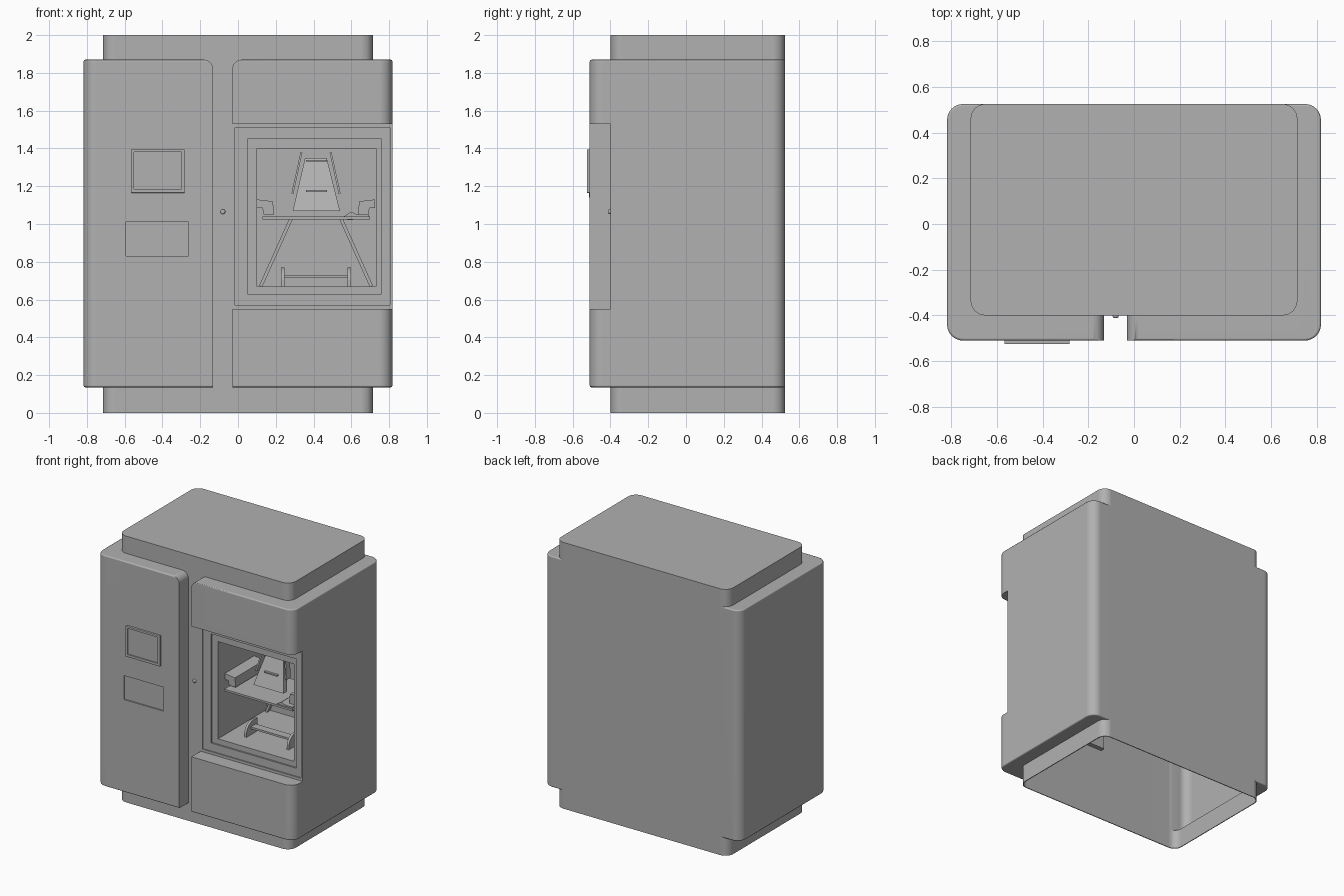
import bpy, bmesh, math
from mathutils import Vector

if "Cube" in bpy.data.objects:
    bpy.data.objects.remove(bpy.data.objects["Cube"])

grey = bpy.data.materials.new("dark_grey")
grey.diffuse_color = (0.44, 0.44, 0.44, 1)
grey.use_nodes = True
grey.node_tree.nodes["Principled BSDF"].inputs["Base Color"].default_value = grey.diffuse_color


def extrude(name, pts, a, b, axis='z', bevel=0.0):
    """Closed prism: 2D profile swept from a to b along an axis."""
    place = {'z': lambda p, t: (p[0], p[1], t),
             'y': lambda p, t: (p[0], t, p[1]),
             'x': lambda p, t: (t, p[0], p[1])}[axis]
    bm = bmesh.new()
    lo = [bm.verts.new(place(p, a)) for p in pts]
    hi = [bm.verts.new(place(p, b)) for p in pts]
    n = len(pts)
    caps = [bm.faces.new(lo), bm.faces.new(hi)]
    for i in range(n):
        j = (i + 1) % n
        bm.faces.new((lo[i], lo[j], hi[j], hi[i]))
    bmesh.ops.recalc_face_normals(bm, faces=bm.faces[:])
    if bevel:
        edges = list({e for f in caps for e in f.edges})
        bmesh.ops.bevel(bm, geom=edges, offset=bevel, segments=2,
                        profile=0.5, affect='EDGES')
    me = bpy.data.meshes.new(name)
    bm.to_mesh(me)
    bm.free()
    me.materials.append(grey)
    ob = bpy.data.objects.new(name, me)
    bpy.context.collection.objects.link(ob)
    return ob


def box(name, x0, x1, y0, y1, z0, z1, bevel=0.0):
    return extrude(name, [(x0, y0), (x1, y0), (x1, y1), (x0, y1)], z0, z1, 'z', bevel)


def arc(cx, cy, r, a0, a1, n=8):
    return [(cx + r * math.cos(math.radians(a0 + (a1 - a0) * i / n)),
             cy + r * math.sin(math.radians(a0 + (a1 - a0) * i / n))) for i in range(n + 1)]


def round_rect(x0, x1, y0, y1, r):
    return (arc(x0 + r, y0 + r, r, 180, 270) + arc(x1 - r, y0 + r, r, 270, 360)
            + arc(x1 - r, y1 - r, r, 0, 90) + arc(x0 + r, y1 - r, r, 90, 180))


def cut(ob, *cutters):
    """Subtract cutters, bake the result and delete the cutters."""
    for c in cutters:
        m = ob.modifiers.new("cut", 'BOOLEAN')
        m.operation, m.solver, m.object = 'DIFFERENCE', 'EXACT', c
        bpy.context.view_layer.update()
        dg = bpy.context.evaluated_depsgraph_get()
        me = bpy.data.meshes.new_from_object(ob.evaluated_get(dg))
        ob.modifiers.clear()
        ob.data = me
        bpy.data.objects.remove(c)
    return ob


def smooth(ob):
    bpy.ops.object.select_all(action='DESELECT')
    ob.select_set(True)
    bpy.context.view_layer.objects.active = ob
    bpy.ops.object.shade_smooth_by_angle(angle=math.radians(50))
    m = ob.modifiers.new("flat_normals", 'WEIGHTED_NORMAL')
    m.keep_sharp = True


def bar(name, p, q, w, d):
    """Slanted flat bar in the xz plane between 3D points p and q."""
    p, q = Vector(p), Vector(q)
    side = (q - p).cross(Vector((0, 1, 0))).normalized() * w / 2
    back = Vector((0, d, 0))
    ob = box(name, 0, 1, 0, 1, 0, 1)
    for v in ob.data.vertices:
        c = v.co.copy()
        v.co = p.lerp(q, c.z) + side * (1 - 2 * c.x) + back * c.y


def keep_chamber(cavity):
    """Leave solid walls around the display chamber and its window."""
    return cut(cavity, box("keep", 0.09, 0.74, -0.6, 0.21, 0.66, 1.41),
               box("keep_front", -0.03, 0.83, -0.6, -0.36, 0.55, 1.53))


def side_cavity():
    return keep_chamber(extrude("side_cavity", round_rect(-0.807, 0.808, -0.39, 0.515, 0.06),
                                0.145, 1.86))


def window_cuts():
    """Stepped window recess and the chamber behind it."""
    return (box("window_pocket", -0.015, 0.805, -0.6, -0.392, 0.57, 1.51),
            box("window_step", 0.05, 0.76, -0.6, -0.38, 0.63, 1.45),
            box("chamber", 0.10, 0.73, -0.6, 0.20, 0.67, 1.40))


# Core: rounded cabinet, hollow and open underneath, with a display chamber
core_pts = round_rect(-0.715, 0.715, -0.40, 0.525, 0.065)
core = extrude("core_cabinet", core_pts, 0, 2)
hollow = keep_chamber(extrude("hollow", round_rect(-0.709, 0.709, -0.394, 0.519, 0.06),
                              -0.1, 1.99))
cut(core, hollow, side_cavity(), *window_cuts())
smooth(core)

# Outer shell wrapped around the core, split into door and window side
shell = extrude("outer_shell", round_rect(-0.818, 0.818, -0.51, 0.525, 0.07),
                0.135, 1.87, 'z', 0.01)
gap = ([(-0.132, 0.0), (-0.03, 0.0)] + arc(0.02, 1.82, 0.05, 180, 90)
       + [(0.02, 2.0), (-0.182, 2.0)] + arc(-0.182, 1.82, 0.05, 90, 0))
cut(shell, extrude("core_copy", core_pts, -0.1, 2.1),
    extrude("gap", gap, -0.7, -0.40, 'y'),
    box("window_notch", -0.08, 0.95, -0.7, -0.40, 0.55, 1.53),
    box("tray_recess", -0.592, -0.263, -0.7, -0.50, 0.83, 1.01),
    side_cavity(), *window_cuts())
smooth(shell)

# Control screen on the door, with its lower bracket
screen = box("control_screen", -0.567, -0.282, -0.525, -0.505, 1.165, 1.395, 0.003)
cut(screen, box("glass", -0.55, -0.30, -0.6, -0.517, 1.185, 1.38))
extrude("screen_bracket", [(-0.497, 1.165), (-0.472, 1.14), (-0.372, 1.14), (-0.347, 1.165)],
        -0.514, -0.505, 'y')

# Small lock button in the gap
lock = extrude("lock_button", arc(-0.08, 1.065, 0.013, 0, 337.5, 15), -0.411, -0.395, 'y', 0.006)
smooth(lock)

# Chamber contents: shelf, leaning back panel and its handles
cx = 0.413
box("shelf", 0.13, 0.70, -0.35, 0.05, 1.025, 1.04)
extrude("side_tray", [(0.56, 1.04), (0.60, 1.065), (0.63, 1.05), (0.69, 1.05),
                      (0.69, 1.03), (0.58, 1.02)], -0.34, -0.25, 'y')
py = -0.23
panel = extrude("back_panel", [(0.29, 1.07), (0.54, 1.07), (0.47, 1.35), (0.355, 1.35)],
                py, py + 0.04, 'y')
for v in panel.data.vertices:
    v.co.y += 0.35 * (v.co.z - 1.07)
for z in (1.175, 1.335):
    y = py + 0.35 * (z - 1.07)
    box("panel_handle", 0.36, 0.47, y - 0.015, y + 0.01, z - 0.005, z + 0.005)

# Mirrored chamber parts
arm = [(0.10, 1.13), (0.185, 1.12), (0.19, 1.05), (0.135, 1.05), (0.13, 1.085), (0.10, 1.085)]
runner = [(-0.25, 0.67), (-0.12, 0.67), (-0.12, 0.77), (-0.17, 0.77)] + \
    arc(-0.17, 0.69, 0.08, 90, 170, 6)
for s in (-1, 1):
    mx = lambda x: cx + s * (x - cx)
    extrude("armrest", [(mx(x), z) for x, z in arm], -0.30, 0.05, 'y')
    bar("panel_side_bar", (mx(0.288), py + 0.03, 1.16), (mx(0.336), py + 0.08, 1.38), 0.01, 0.05)
    bar("shelf_leg", (mx(0.12), 0.16, 0.67), (mx(0.282), 0.16, 1.03), 0.018, 0.03)
    extrude("floor_runner", runner, mx(0.228), mx(0.246), 'x')
box("runner_bar", 0.24, 0.586, -0.20, -0.14, 0.715, 0.73)
